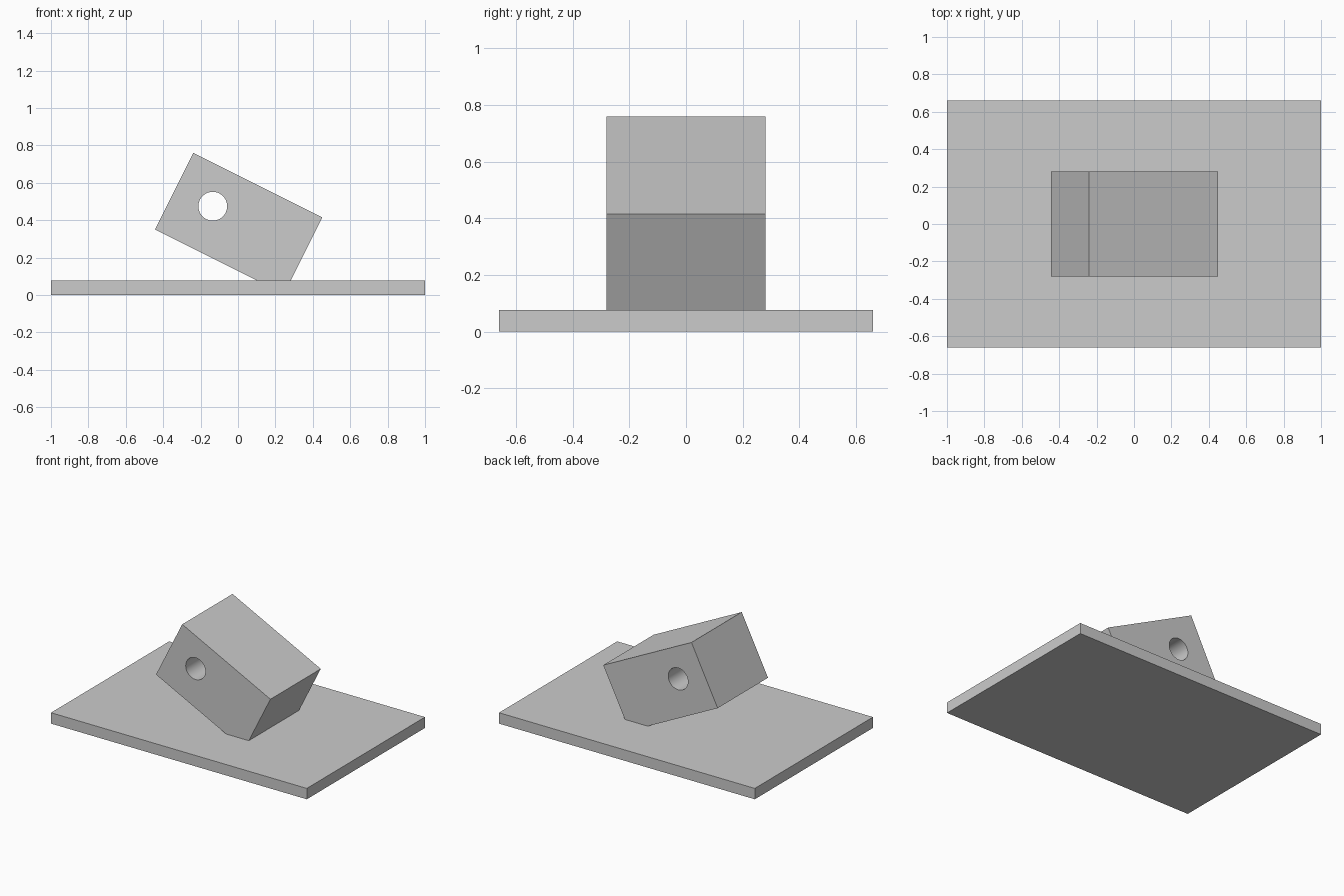
import bpy
import math

default = bpy.data.objects.get("Cube")
if default:
    bpy.data.objects.remove(default, do_unlink=True)

grey = bpy.data.materials.new("plain_grey")
grey.use_nodes = True
colour = (0.6, 0.6, 0.6, 1.0)
grey.diffuse_color = colour
grey.node_tree.nodes["Principled BSDF"].inputs["Base Color"].default_value = colour


def box(name, size, location, tilt=0.0):
    bpy.ops.mesh.primitive_cube_add(size=1, location=location, rotation=(0, tilt, 0))
    obj = bpy.context.object
    obj.name = name
    obj.scale = size
    bpy.ops.object.transform_apply(location=False, rotation=False, scale=True)
    obj.data.materials.append(grey)
    return obj


# Flat base plate
PLATE_H = 0.077
box("base_plate", (2.0, 1.32, PLATE_H), (0, 0, PLATE_H / 2))

# Tilted block, its lowest edge sunk into the plate
block = box("tilted_block", (0.771, 0.562, 0.458), (0.003, 0, 0.383), math.atan(0.5))

# Round hole drilled through the block from front to back
bpy.ops.mesh.primitive_cylinder_add(vertices=64, radius=0.077, depth=1.0,
                                    location=(-0.135, 0, 0.475),
                                    rotation=(math.pi / 2, 0, 0))
drill = bpy.context.object
drill.name = "hole_cutter"
drill.data.materials.append(grey)

cut = block.modifiers.new("hole", "BOOLEAN")
cut.operation = "DIFFERENCE"
cut.solver = "EXACT"
cut.object = drill

bpy.ops.object.select_all(action="DESELECT")
block.select_set(True)
bpy.context.view_layer.objects.active = block
bpy.ops.object.modifier_apply(modifier=cut.name)
bpy.data.objects.remove(drill, do_unlink=True)
bpy.ops.object.shade_smooth_by_angle(angle=math.radians(30))
